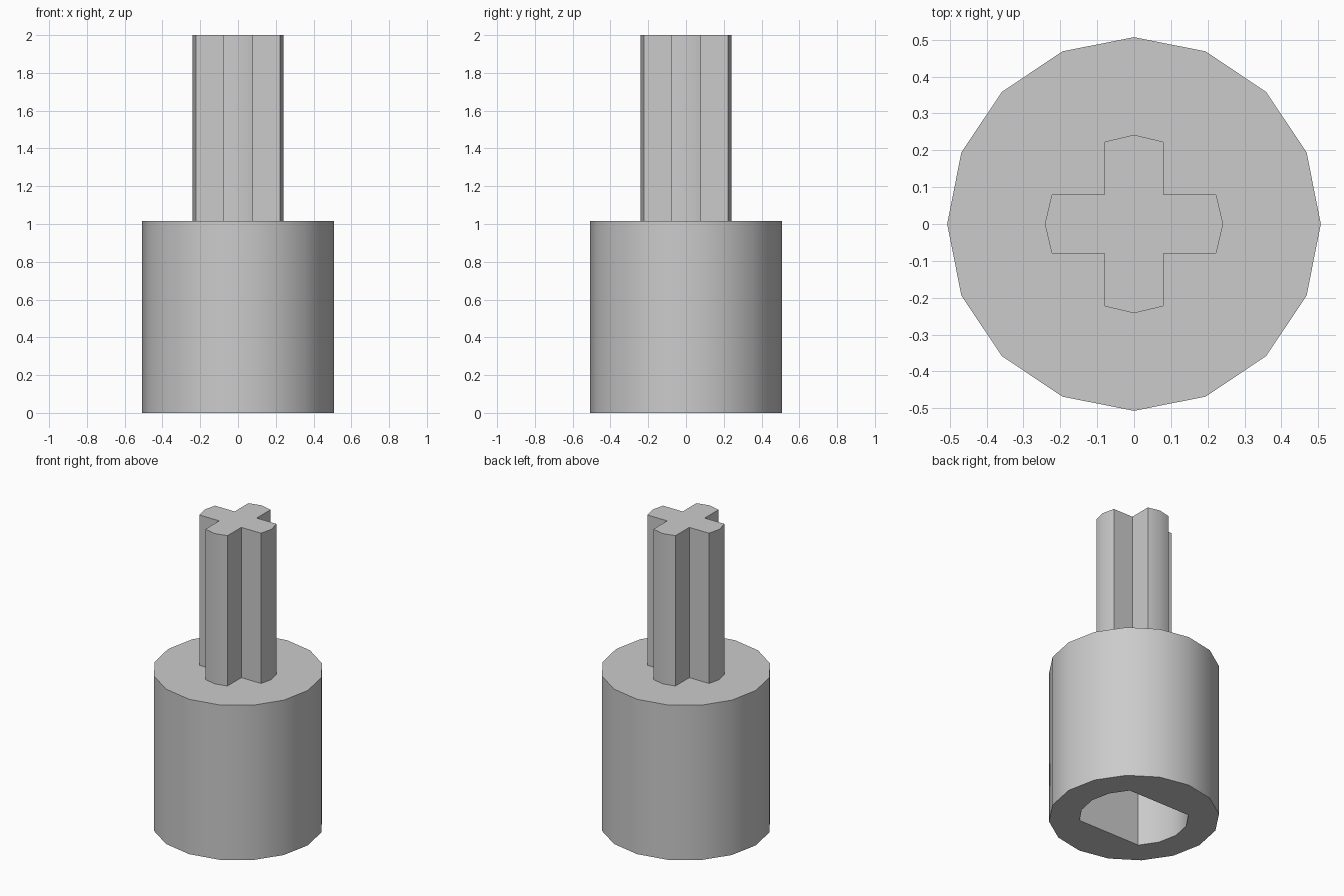
import bpy
import bmesh
from math import sin, cos, radians, asin, sqrt

cube = bpy.data.objects.get("Cube")
if cube:
    bpy.data.objects.remove(cube, do_unlink=True)

grey = bpy.data.materials.new("plain grey")
grey.use_nodes = True
colour = (0.6, 0.6, 0.6, 1)
grey.diffuse_color = colour
grey.node_tree.nodes["Principled BSDF"].inputs["Base Color"].default_value = colour


def prism(name, outline, bottom, top):
    """Extrude a counter-clockwise outline between two heights."""
    bm = bmesh.new()
    face = bm.faces.new([bm.verts.new((x, y, bottom)) for x, y in outline])
    result = bmesh.ops.extrude_face_region(bm, geom=[face], use_keep_orig=True)
    new_verts = [v for v in result["geom"] if isinstance(v, bmesh.types.BMVert)]
    bmesh.ops.translate(bm, verts=new_verts, vec=(0, 0, top - bottom))
    bmesh.ops.recalc_face_normals(bm, faces=bm.faces)
    mesh = bpy.data.meshes.new(name)
    bm.to_mesh(mesh)
    bm.free()
    mesh.materials.append(grey)
    obj = bpy.data.objects.new(name, mesh)
    bpy.context.collection.objects.link(obj)
    return obj


def smooth(obj):
    bpy.ops.object.select_all(action="DESELECT")
    obj.select_set(True)
    bpy.context.view_layer.objects.active = obj
    bpy.ops.object.shade_smooth_by_angle(angle=radians(32))


BODY_R, BODY_TOP, SIDES = 0.507, 1.015, 16

# Round body
ring = [(BODY_R * cos(radians(360 * i / SIDES)), BODY_R * sin(radians(360 * i / SIDES)))
        for i in range(SIDES)]
body = prism("round_body", ring, 0, BODY_TOP)

# Socket in the underside: a round hole with two flats
HOLE_R, FLAT, DEPTH = 0.325, 0.232, 0.8
end = asin(FLAT / HOLE_R)
arc = [(HOLE_R * cos(end * k / 2), HOLE_R * sin(end * k / 2)) for k in range(-2, 3)]
socket = prism("socket_cutter", arc + [(-x, -y) for x, y in arc], -0.1, DEPTH)
socket.hide_render = True
socket.hide_viewport = True
cut = body.modifiers.new("socket", "BOOLEAN")
cut.operation = "DIFFERENCE"
cut.solver = "EXACT"
cut.object = socket

# Bake the cut so the smoothing follows the final edges
bpy.context.view_layer.update()
evaluated = body.evaluated_get(bpy.context.evaluated_depsgraph_get())
cut_mesh = bpy.data.meshes.new_from_object(evaluated)
body.modifiers.clear()
body.data = cut_mesh
bpy.data.objects.remove(socket, do_unlink=True)
smooth(body)

# Cross-shaped shaft with pointed arm ends
HALF, SHOULDER, TIP = 0.08, 0.223, 0.242
arm = [(SHOULDER, -HALF), (TIP, 0), (SHOULDER, HALF), (HALF, HALF)]
cross = []
for turn in range(4):
    cross += arm
    arm = [(-y, x) for x, y in arm]
shaft = prism("cross_shaft", cross, BODY_TOP, 2)
smooth(shaft)
